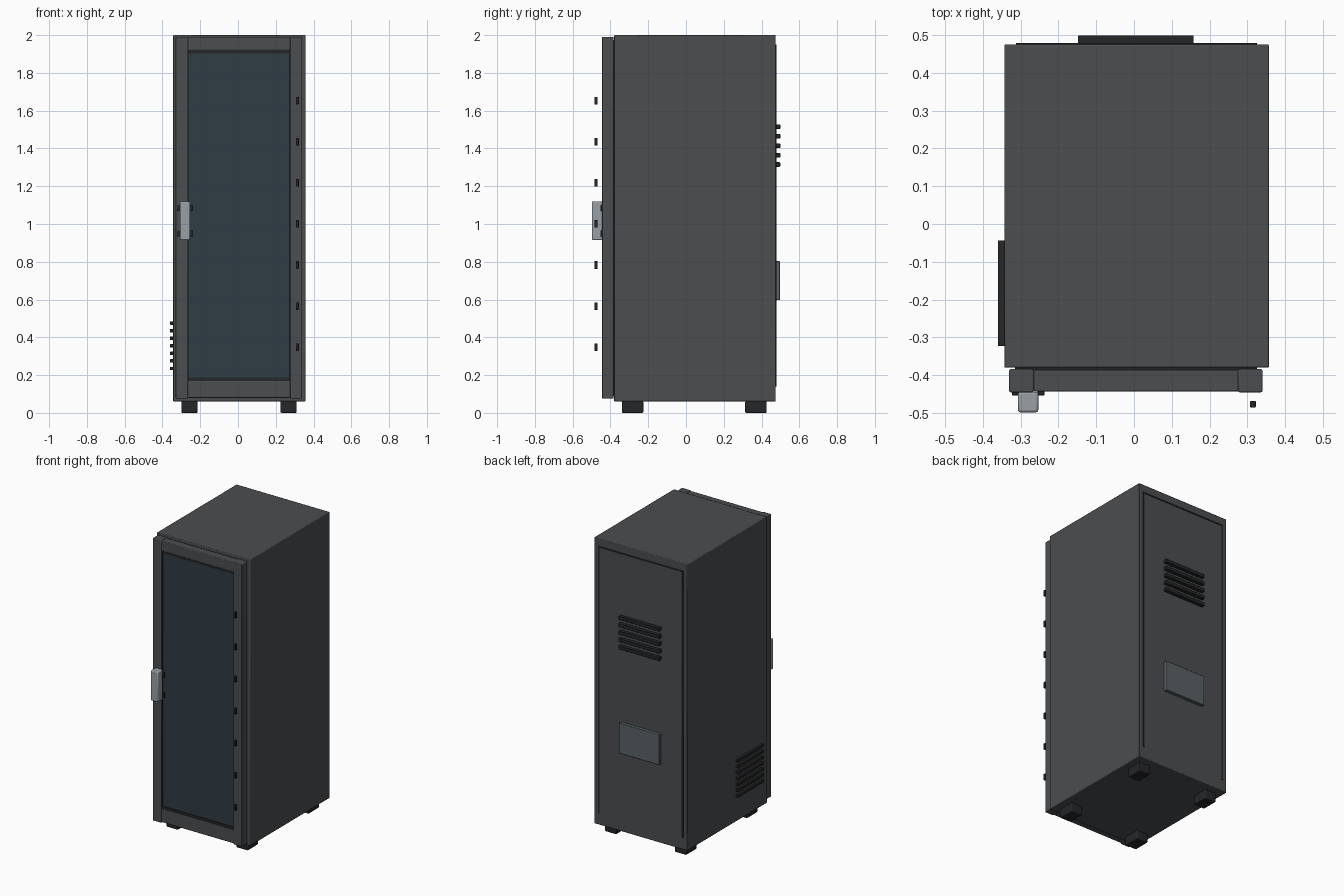
import bpy

if "Cube" in bpy.data.objects:
    bpy.data.objects.remove(bpy.data.objects["Cube"])


def material(name, rgb):
    m = bpy.data.materials.new(name)
    m.diffuse_color = (*rgb, 1)
    m.use_nodes = True
    m.node_tree.nodes["Principled BSDF"].inputs["Base Color"].default_value = m.diffuse_color
    return m


STEEL = material("dark_steel", (0.07, 0.075, 0.08))
BLACK = material("black_plastic", (0.018, 0.019, 0.021))
GLASS = material("tinted_glass", (0.03, 0.045, 0.058))
METAL = material("handle_metal", (0.32, 0.35, 0.38))
PLATE = material("plate_grey", (0.10, 0.12, 0.13))


def box(name, x, y, z, mat, bevel=0.0):
    """Box from (min, max) ranges with an optional small bevel."""
    bpy.ops.mesh.primitive_cube_add(size=1)
    o = bpy.context.object
    o.name = name
    o.location = [(r[0] + r[1]) / 2 for r in (x, y, z)]
    o.scale = [r[1] - r[0] for r in (x, y, z)]
    bpy.ops.object.transform_apply(location=False, rotation=False, scale=True)
    o.data.materials.append(mat)
    if bevel:
        b = o.modifiers.new("bevel", 'BEVEL')
        b.width = bevel
        b.segments = 2
        bpy.ops.object.shade_smooth_by_angle()
    return o


# Cabinet body
box("cabinet_body", (-0.343, 0.357), (-0.38, 0.475), (0.06, 2.0), STEEL, 0.004)

# Door frame: two stiles and two rails
for side, x in (("left", (-0.33, -0.265)), ("right", (0.275, 0.34))):
    box(f"door_stile_{side}", x, (-0.445, -0.384), (0.075, 1.99), STEEL, 0.004)
for side, z in (("top", (1.92, 1.987)), ("bottom", (0.08, 0.17))):
    box(f"door_rail_{side}", (-0.267, 0.277), (-0.443, -0.386), z, STEEL, 0.004)

# Glass pane, its seal strips, and the gasket behind the door
box("door_glass", (-0.268, 0.278), (-0.432, -0.40), (0.165, 1.925), GLASS)
for side, z in (("top", (1.902, 1.922)), ("bottom", (0.168, 0.187))):
    box(f"glass_seal_{side}", (-0.266, 0.276), (-0.437, -0.42), z, BLACK)
for side, x in (("left", (-0.266, -0.261)), ("right", (0.271, 0.276))):
    box(f"glass_seal_{side}", x, (-0.437, -0.42), (0.168, 1.922), BLACK)
box("door_gasket", (-0.315, 0.325), (-0.39, -0.378), (0.09, 1.975), BLACK)

# Row of studs along the hinge side
for i in range(7):
    z = 0.348 + i * 0.2175
    box(f"hinge_stud_{i}", (0.307, 0.322), (-0.485, -0.468), (z - 0.02, z + 0.02), BLACK, 0.002)

# Handle with four mounting screws
box("door_handle", (-0.307, -0.253), (-0.498, -0.444), (0.915, 1.12), METAL, 0.006)
for x in (-0.314, -0.246):
    for z in (0.95, 1.085):
        box("handle_screw", (x - 0.009, x + 0.009), (-0.453, -0.442), (z - 0.016, z + 0.016), BLACK, 0.002)

# Feet
for x in (-0.257, 0.268):
    for y in (-0.283, 0.37):
        box("foot", (x - 0.043, x + 0.043), (y - 0.057, y + 0.057), (0, 0.062), BLACK, 0.006)

# Back panel seam strips
for side, x in (("left", -0.307), ("right", 0.320)):
    box(f"back_seam_{side}", (x - 0.005, x + 0.005), (0.47, 0.478), (0.14, 1.95), BLACK)
box("back_seam_top", (-0.307, 0.320), (0.47, 0.478), (1.94, 1.95), BLACK)

# Back vent slats and label plate
for i in range(5):
    z = 1.315 + i * 0.05
    box(f"back_vent_{i}", (-0.148, 0.158), (0.473, 0.499), (z - 0.012, z + 0.012), BLACK, 0.003)
box("back_plate", (-0.147, 0.157), (0.473, 0.497), (0.597, 0.803), PLATE, 0.003)

# Left side vent slats
for i in range(7):
    z = 0.235 + i * 0.04
    box(f"side_vent_{i}", (-0.36, -0.341), (-0.323, -0.043), (z - 0.009, z + 0.009), BLACK, 0.003)
